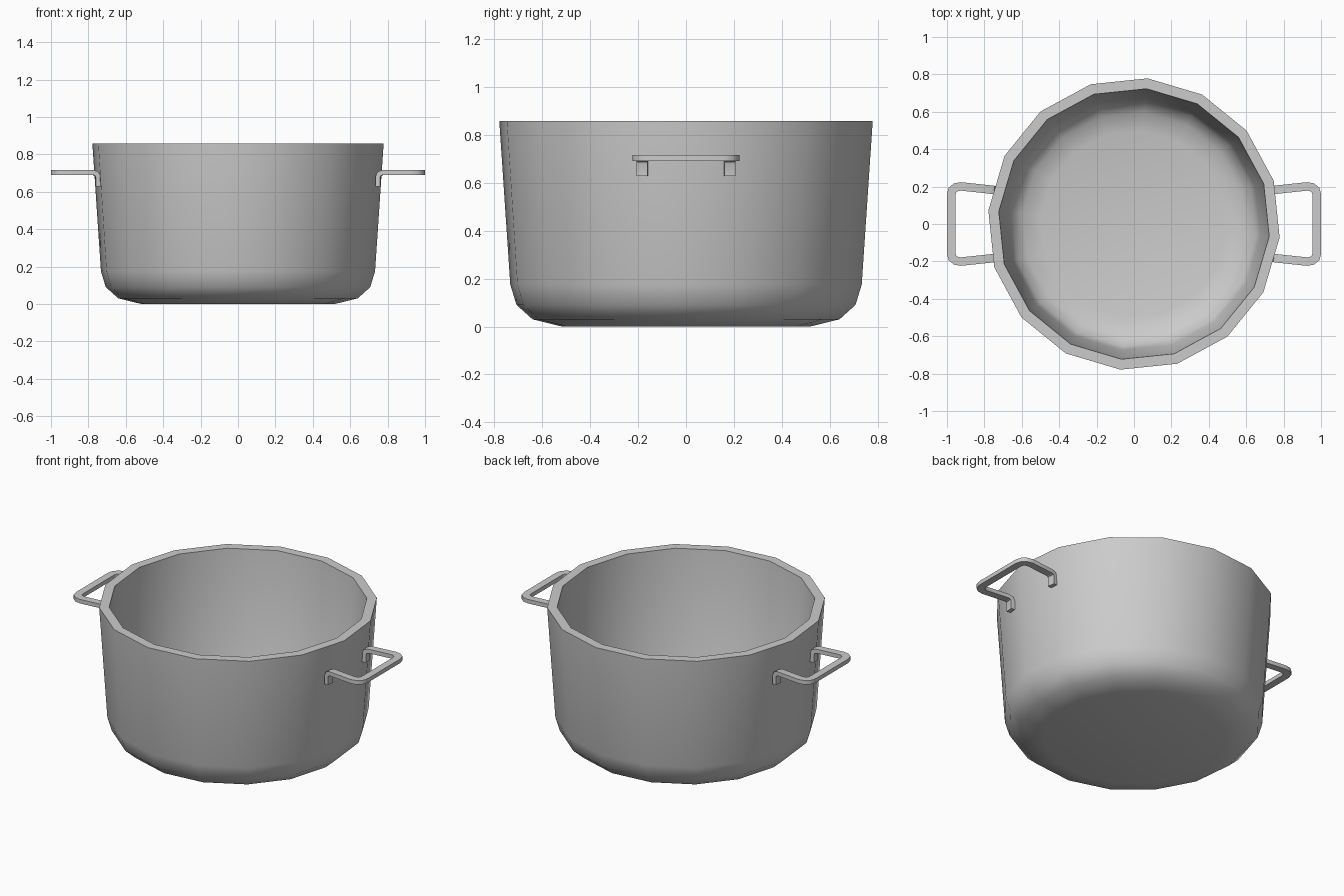
import bpy, bmesh, math
from mathutils import Vector

cube = bpy.data.objects.get("Cube")
if cube:
    bpy.data.objects.remove(cube, do_unlink=True)

metal = bpy.data.materials.new("light grey metal")
metal.use_nodes = True
metal.diffuse_color = (0.6, 0.6, 0.6, 1)
metal.node_tree.nodes["Principled BSDF"].inputs["Base Color"].default_value = (0.6, 0.6, 0.6, 1)


def finish(name, bm):
    """Turn a bmesh into a smooth-shaded object that keeps sharp edges."""
    bmesh.ops.recalc_face_normals(bm, faces=bm.faces[:])
    mesh = bpy.data.meshes.new(name)
    bm.to_mesh(mesh)
    bm.free()
    mesh.materials.append(metal)
    obj = bpy.data.objects.new(name, mesh)
    bpy.context.collection.objects.link(obj)
    bpy.ops.object.select_all(action='DESELECT')
    obj.select_set(True)
    bpy.context.view_layer.objects.active = obj
    bpy.ops.object.shade_smooth_by_angle(angle=math.radians(40))
    return obj


def bridge(bm, a, b, closed=True):
    n = len(a)
    for i in range(n):
        j = (i + 1) % n
        bm.faces.new((a[i], a[j], b[j], b[i]))


# Pot body: closed profile (radius, height) from outer base over the rim to inner floor
SIDES, TURN = 16, math.radians(-5.3)
profile = [(0.52, 0), (0.643, 0.03), (0.71, 0.09), (0.736, 0.175), (0.782, 0.857),
           (0.726, 0.857), (0.678, 0.18), (0.655, 0.12), (0.6, 0.078), (0.5, 0.055)]
bm = bmesh.new()
rings = []
for r, z in profile:
    angles = [TURN + math.tau * i / SIDES for i in range(SIDES)]
    rings.append([bm.verts.new((r * math.cos(a), r * math.sin(a), z)) for a in angles])
for lower, upper in zip(rings, rings[1:]):
    bridge(bm, lower, upper)
bm.faces.new(rings[0])
bm.faces.new(rings[-1])
finish("pot_body", bm)

# Handle: flat bar swept along half a path, then mirrored front to back
WIDTH, THICK = 0.045, 0.025
path = [Vector(p) for p in (
    (0.75, 0.182, 0.628), (0.75, 0.182, 0.68), (0.757, 0.183, 0.696), (0.775, 0.185, 0.7025),
    (0.925, 0.201, 0.7025), (0.953, 0.196, 0.7025), (0.971, 0.181, 0.7025),
    (0.978, 0.155, 0.7025), (0.978, 0, 0.7025))]


def make_handle(name, turn):
    bm = bmesh.new()
    sections = []
    for i, p in enumerate(path):
        before = (p - path[i - 1]).normalized() if i else None
        after = (path[i + 1] - p).normalized() if i + 1 < len(path) else before
        before = before or after
        tangent = (before + after).normalized()
        miter = 1 / tangent.dot(after)
        flat = Vector((tangent.x, tangent.y, 0))
        # The upright leg keeps the direction of the arm above it
        heading = flat.normalized() if flat.length > 0.5 else Vector((1, 0.1, 0)).normalized()
        side = Vector((-heading.y, heading.x, 0))
        normal = tangent.cross(side)
        upright = i < 4
        s = side * WIDTH / 2 * (1 if upright else miter)
        n = normal * THICK / 2 * (miter if upright else 1)
        sections.append([bm.verts.new(p + a * s + b * n)
                         for a, b in ((-1, -1), (1, -1), (1, 1), (-1, 1))])
    for a, b in zip(sections, sections[1:]):
        bridge(bm, a, b)
    bm.faces.new(sections[0])
    obj = finish(name, bm)
    mirror = obj.modifiers.new("front half", 'MIRROR')
    mirror.use_axis = (False, True, False)
    mirror.use_clip = True
    obj.rotation_euler.z = turn


make_handle("left_handle", 0)
make_handle("right_handle", math.pi)
